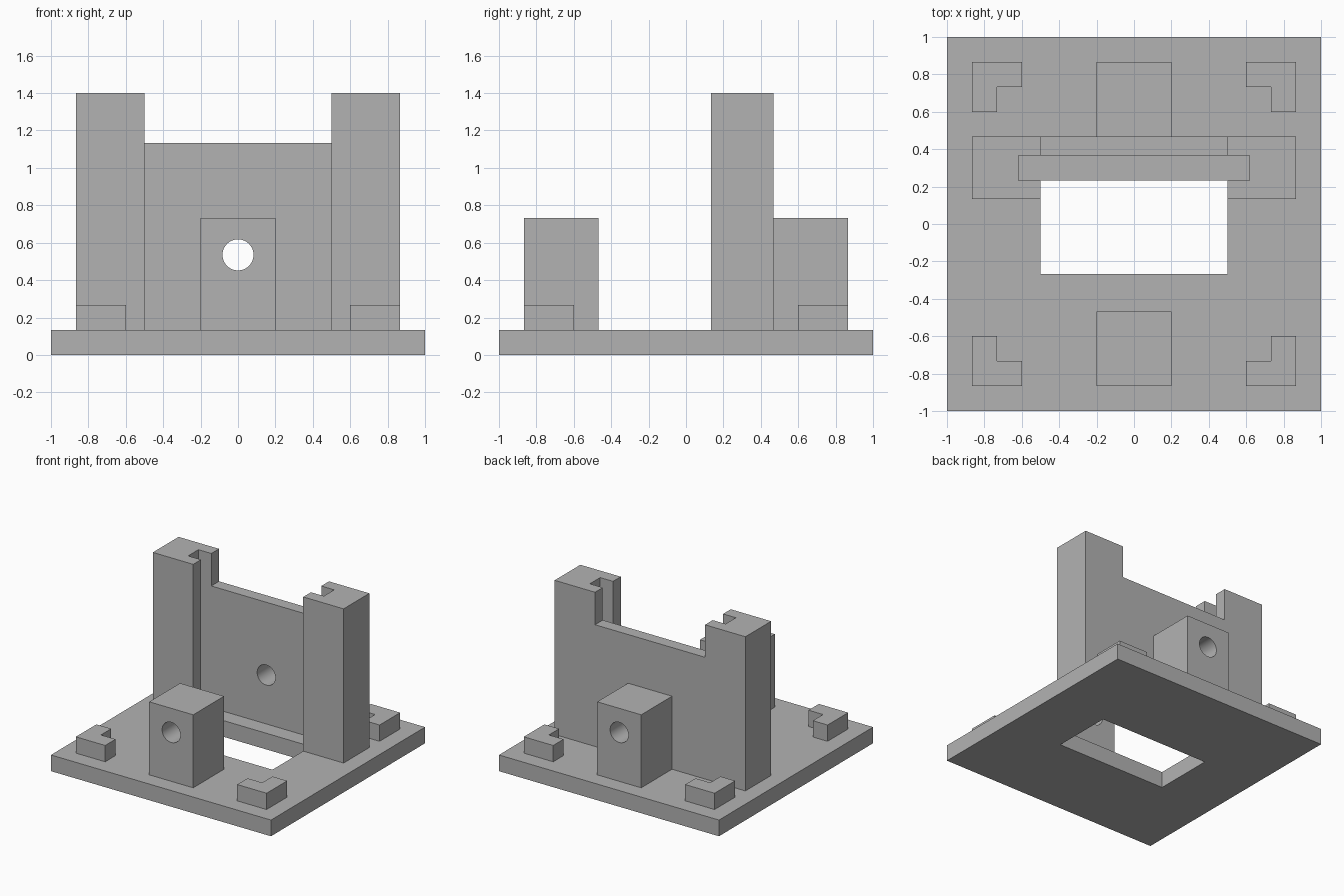
import bpy, bmesh
from math import radians
from mathutils import Matrix

default = bpy.data.objects.get("Cube")
if default:
    bpy.data.objects.remove(default, do_unlink=True)

# Key heights
BASE, CLIP, BLOCK, WALL, POST = 0.133, 0.267, 0.733, 1.133, 1.4

grey = bpy.data.materials.new("plain grey")
grey.use_nodes = True
colour = (0.45, 0.45, 0.45, 1)
grey.diffuse_color = colour
grey.node_tree.nodes["Principled BSDF"].inputs["Base Color"].default_value = colour


def add_object(name, bm):
    bmesh.ops.recalc_face_normals(bm, faces=bm.faces)
    mesh = bpy.data.meshes.new(name)
    bm.to_mesh(mesh)
    bm.free()
    mesh.materials.append(grey)
    obj = bpy.data.objects.new(name, mesh)
    bpy.context.collection.objects.link(obj)
    return obj


def prism(name, plan, z0, z1):
    """Extrude a plan outline upwards from z0 to z1."""
    bm = bmesh.new()
    face = bm.faces.new([bm.verts.new((x, y, z0)) for x, y in plan])
    top = bmesh.ops.extrude_face_region(bm, geom=[face])["geom"]
    verts = [v for v in top if isinstance(v, bmesh.types.BMVert)]
    bmesh.ops.translate(bm, verts=verts, vec=(0, 0, z1 - z0))
    return add_object(name, bm)


def box(name, half_x, y0, y1, z0, z1):
    plan = [(-half_x, y0), (half_x, y0), (half_x, y1), (-half_x, y1)]
    return prism(name, plan, z0, z1)


def cut(obj, cutter):
    """Subtract the cutter and bake the result."""
    cutter.hide_render = True
    mod = obj.modifiers.new("cut", 'BOOLEAN')
    mod.operation, mod.solver, mod.object = 'DIFFERENCE', 'EXACT', cutter
    graph = bpy.context.evaluated_depsgraph_get()
    mesh = bpy.data.meshes.new_from_object(obj.evaluated_get(graph))
    obj.modifiers.clear()
    obj.data = mesh


# Base plate with rectangular opening
base = box("base_plate", 1, -1, 1, 0, BASE)
opening = box("opening_cutter", 0.5, -0.267, 0.233, -0.1, 0.3)
cut(base, opening)

# Slotted posts joined by a lower back wall
half = [(0.617, 0.367), (0.617, 0.233), (0.5, 0.233), (0.5, 0.133),
        (0.867, 0.133), (0.867, 0.467)]
frame = prism("slotted_frame", half + [(-x, y) for x, y in reversed(half)], BASE, POST)
notch = box("notch_cutter", 0.5, 0.3, 0.6, WALL, POST + 0.2)
cut(frame, notch)

# Bearing blocks, front and back
front_block = box("front_block", 0.2, -0.867, -0.467, BASE, BLOCK)
back_block = box("back_block", 0.2, 0.467, 0.867, BASE, BLOCK)

# Shaft hole running through both blocks and the wall
bm = bmesh.new()
bmesh.ops.create_cone(bm, cap_ends=True, segments=48, radius1=0.083, radius2=0.083, depth=3,
                      matrix=Matrix.Translation((0, 0, 0.535)) @ Matrix.Rotation(radians(90), 4, 'X'))
shaft = add_object("shaft_cutter", bm)
for part in (frame, front_block, back_block):
    cut(part, shaft)

# L-shaped corner clips, notch facing the centre
clip = [(0.6, 0.867), (0.867, 0.867), (0.867, 0.6),
        (0.733, 0.6), (0.733, 0.733), (0.6, 0.733)]
for sx, side in ((1, "left"), (-1, "right")):
    for sy, end in ((1, "back"), (-1, "front")):
        prism(f"{end}_{side}_corner_clip", [(sx * x, sy * y) for x, y in clip], BASE, CLIP)

for cutter in (opening, notch, shaft):
    bpy.data.objects.remove(cutter, do_unlink=True)

# Smooth the bores, keep every other edge sharp
bpy.ops.object.select_all(action='DESELECT')
for part in (frame, front_block, back_block):
    part.select_set(True)
bpy.context.view_layer.objects.active = frame
bpy.ops.object.shade_smooth_by_angle(angle=radians(30))
